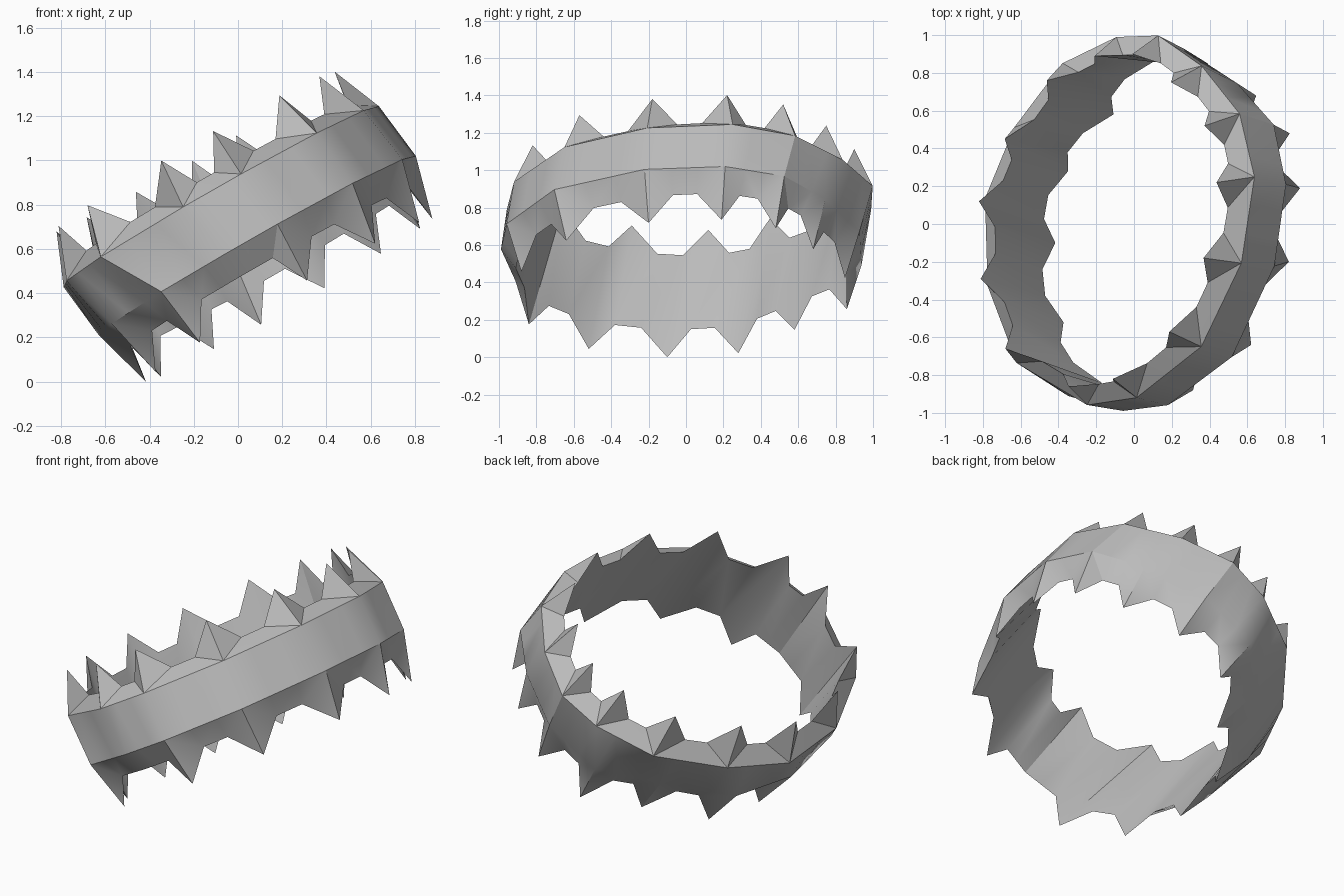
import bpy
import bmesh
from math import radians
from mathutils import Matrix, Vector

cube = bpy.data.objects.get("Cube")
if cube:
    bpy.data.objects.remove(cube, do_unlink=True)

# Spike tips around the ring, in the ring's own plane
UPPER_TIPS = [(.64, -.18), (.71, .22), (.63, .52), (.42, .75), (.18, .9),
              (-.05, .89), (-.34, .76), (-.59, .45), (-.74, .12), (-.72, -.29),
              (-.56, -.66), (-.17, -.86), (.1, -.82), (.44, -.57)]
LOWER_TIPS = [(.7, -.2), (.76, .19), (.69, .48), (.48, .68), (.18, .85),
              (-.15, .86), (-.39, .58), (-.66, .28), (-.73, -.1), (-.67, -.52),
              (-.43, -.84), (-.12, -.91), (.13, -.88), (.48, -.64)]
MISSING_LOWER = 11          # the one corner without a lower spike
UPPER_EDGE, LOWER_EDGE = .165, -.115
VALLEY, TIP = .235, .4


def make_material(name, colour):
    material = bpy.data.materials.new(name)
    material.use_nodes = True
    material.diffuse_color = colour
    shader = next(n for n in material.node_tree.nodes if n.type == 'BSDF_PRINCIPLED')
    shader.inputs["Base Color"].default_value = colour
    return material


def thirds(points):
    """Yield three evenly spaced points along each side of a closed outline."""
    for i, point in enumerate(points):
        following = points[(i + 1) % len(points)]
        for step in range(3):
            yield i, step, point.lerp(following, step / 3)


def rim_rows(tips, side, edge_height, bulge, missing=None):
    """Return the bulging band edge and the spiked inner rim."""
    inner = [Vector(p) for p in tips]
    outer = [p + p.normalized() * bulge for p in inner]
    edge = [(p.x, p.y, edge_height) for i, step, p in thirds(outer)]
    rim = [(p.x, p.y, side * (TIP if step == 0 and i != missing else VALLEY))
           for i, step, p in thirds(inner)]
    return edge, rim


def settle(point):
    """Skew the ring a little towards the back."""
    x, y, z = point
    return x, y, z - .035 - .04 * y


# Spiked band: lower collar, outer band, upper collar and inner wall
upper_edge, upper_rim = rim_rows(UPPER_TIPS, 1, UPPER_EDGE, .1)
lower_edge, lower_rim = rim_rows(LOWER_TIPS, -1, LOWER_EDGE, .08, MISSING_LOWER)
bm = bmesh.new()
rows = [[bm.verts.new(settle(p)) for p in row]
        for row in (lower_rim, lower_edge, upper_edge, upper_rim)]
count = len(upper_rim)
for below, above in zip(rows, rows[1:] + rows[:1]):
    for i in range(count):
        j = (i + 1) % count
        bm.faces.new((below[i], below[j], above[j], above[i]))
bmesh.ops.triangulate(bm, faces=bm.faces[:])

# Tilt the ring about the front-back axis and rest it on the ground
bm.transform(Matrix.Rotation(radians(-30), 4, 'Y'))
lowest = min(v.co.z for v in bm.verts)
bmesh.ops.translate(bm, verts=bm.verts[:], vec=(0, 0, -lowest))
bm.normal_update()

mesh = bpy.data.meshes.new("spiked_band")
bm.to_mesh(mesh)
bm.free()
mesh.materials.append(make_material("grey", (.5, .5, .5, 1)))
band = bpy.data.objects.new("spiked_band", mesh)
bpy.context.collection.objects.link(band)
bpy.ops.object.select_all(action='DESELECT')
band.select_set(True)
bpy.context.view_layer.objects.active = band
bpy.ops.object.shade_smooth_by_angle(angle=radians(30))
